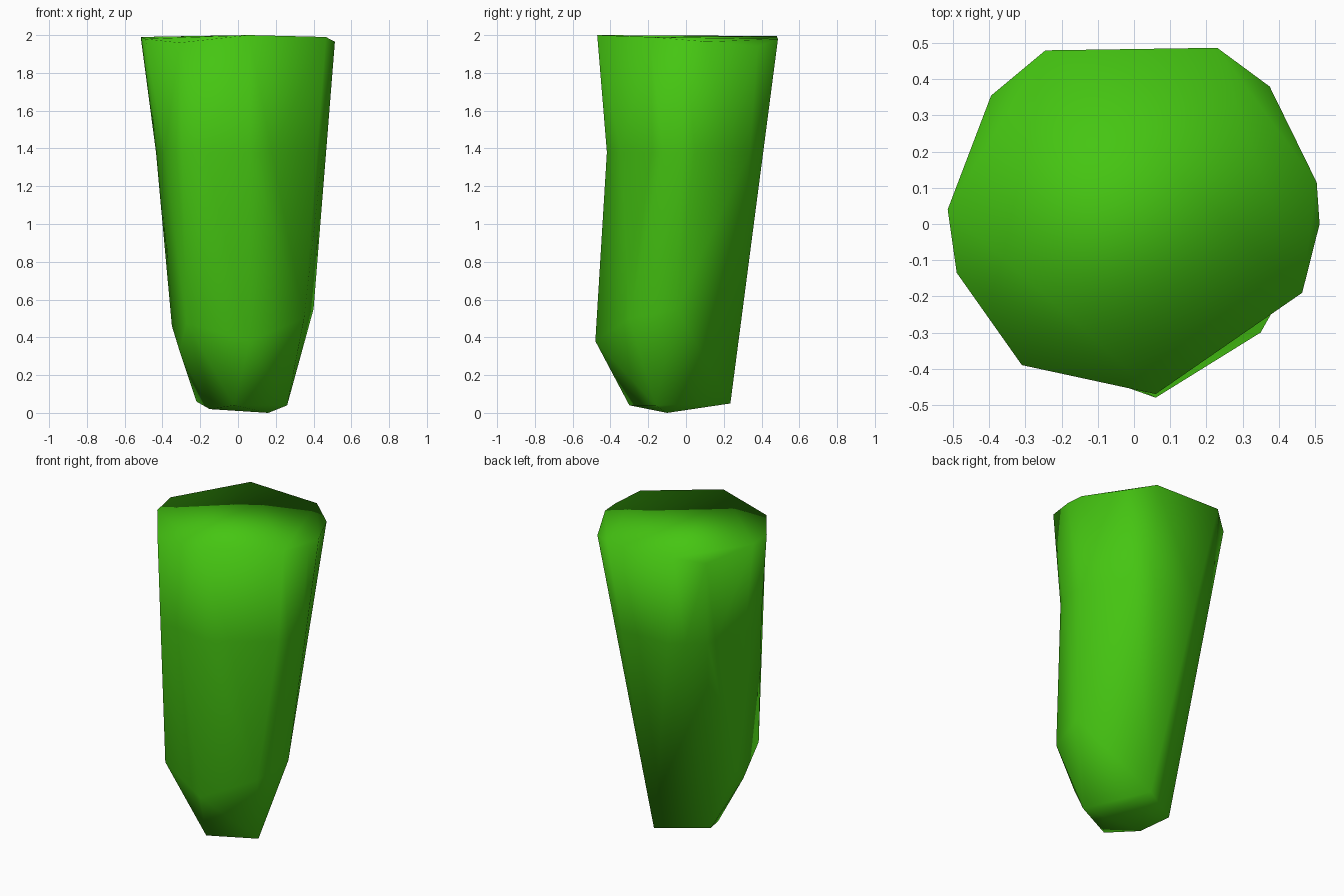
import bpy, bmesh

if "Cube" in bpy.data.objects:
    bpy.data.objects.remove(bpy.data.objects["Cube"])

green = bpy.data.materials.new("leaf green")
green.diffuse_color = (0.06, 0.56, 0.006, 1)
green.use_nodes = True
green.node_tree.nodes["Principled BSDF"].inputs["Base Color"].default_value = green.diffuse_color

# Corners of the tapered stalk: chipped foot, faceted hip, irregular rim
foot = [(-.02, -.30, .04), (.26, -.16, .04), (.067, .235, .05), (-.22, .06, .06),
        (-.15, -.12, .02), (.16, -.10, 0)]
hip = [(.06, -.48, .38), (.35, -.30, .50), (.40, -.05, .55), (-.35, -.02, .46),
       (-.31, -.15, .33), (-.272, -.363, .476)]
rim = [(.06, -.47, 2), (.465, -.19, 1.99), (.513, 0, 1.965), (.505, .115, 1.965),
       (.375, .38, 1.94), (.23, .487, 1.98), (-.245, .48, 1.995), (-.395, .355, 1.95),
       (-.515, .04, 1.99), (-.49, -.135, 1.98), (-.31, -.39, 1.96)]

# Stretch flat facets over the corners
bm = bmesh.new()
for co in foot + hip + rim:
    bm.verts.new(co)
hull = bmesh.ops.convex_hull(bm, input=bm.verts[:])
loose = [v for v in bm.verts if not v.link_faces]
bmesh.ops.delete(bm, geom=loose, context='VERTS')

# Slight waist: a cut across the stalk, pulled in at the front and left
cut = bmesh.ops.bisect_plane(bm, geom=bm.verts[:] + bm.edges[:] + bm.faces[:],
                             plane_co=(0, 0, 1.38), plane_no=(0, 0, 1))
for v in cut["geom_cut"]:
    if isinstance(v, bmesh.types.BMVert):
        if v.co.y < -.15 and v.co.x > -.2:
            v.co.y += .055
        elif v.co.x < -.35:
            v.co.x += .015
bmesh.ops.triangulate(bm, faces=bm.faces[:])

bmesh.ops.recalc_face_normals(bm, faces=bm.faces[:])
for f in bm.faces:
    f.smooth = True
mesh = bpy.data.meshes.new("stalk")
bm.to_mesh(mesh)
bm.free()
mesh.materials.append(green)
bpy.context.collection.objects.link(bpy.data.objects.new("stalk", mesh))
